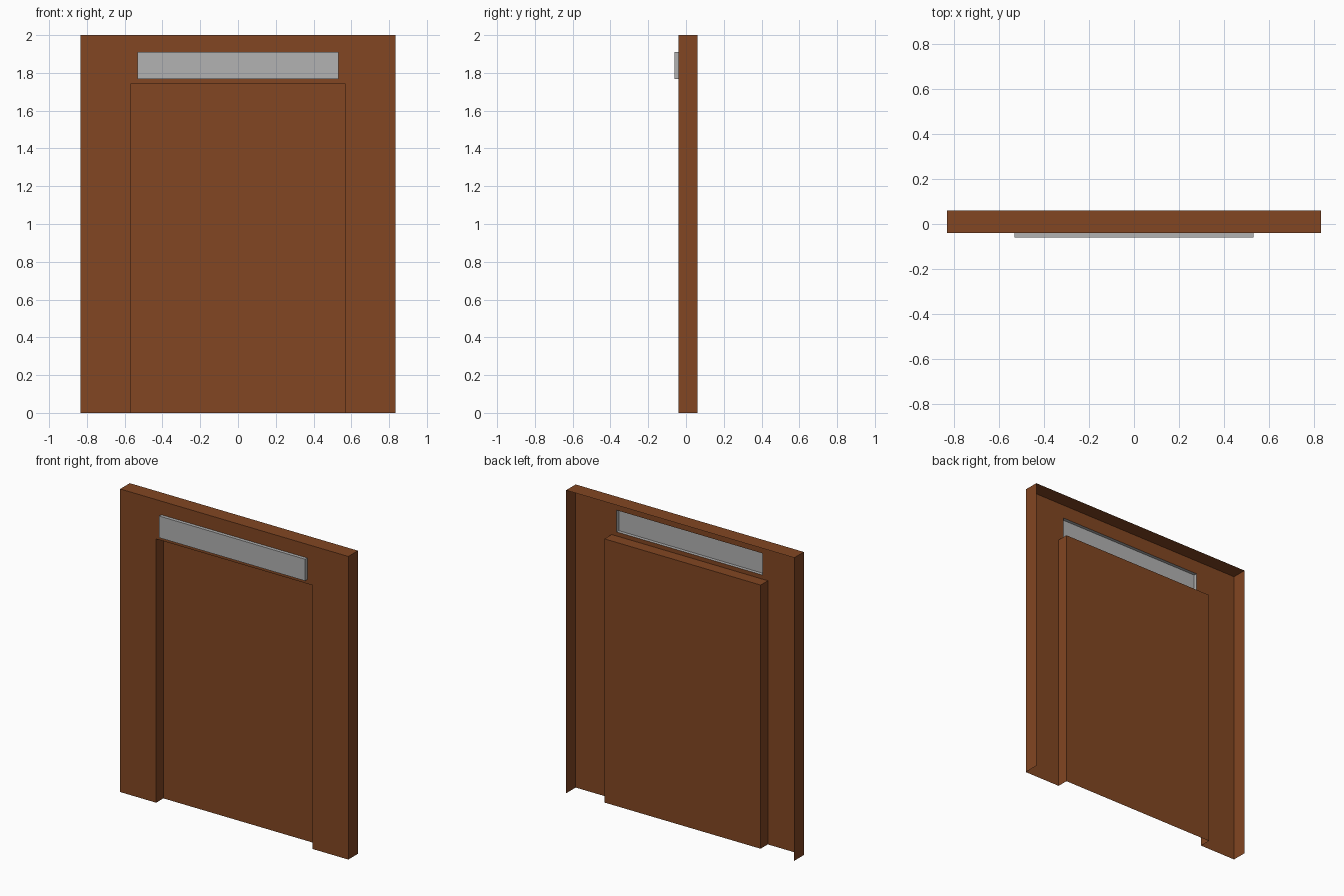
import bpy
import bmesh

cube = bpy.data.objects.get("Cube")
if cube:
    bpy.data.objects.remove(cube, do_unlink=True)


def make_material(name, rgb):
    mat = bpy.data.materials.new(name)
    mat.use_nodes = True
    color = (*rgb, 1.0)
    mat.diffuse_color = color
    mat.node_tree.nodes["Principled BSDF"].inputs["Base Color"].default_value = color
    return mat


brown = make_material("brown wood", (0.223, 0.061, 0.016))
grey = make_material("light grey", (0.445, 0.445, 0.445))

# Main dimensions: half widths, heights and depths
WIDTH, HEIGHT = 0.833, 2.0
DOOR_W, DOOR_H = 0.57, 1.74
SIGN_W, SIGN_LOW, SIGN_HIGH = 0.533, 1.767, 1.91
SIGN_Y, FRONT_Y, DOOR_Y, BACK_Y = -0.061, -0.039, 0.036, 0.061


def sheet(bm, x0, x1, z0, z1, y):
    """Flat rectangle facing the front."""
    corners = [(x0, z0), (x1, z0), (x1, z1), (x0, z1)]
    bm.faces.new([bm.verts.new((x, y, z)) for x, z in corners])


def strip(bm, path, y0, y1):
    """Wall that follows a path of (x, z) points from depth y0 to y1."""
    for (xa, za), (xb, zb) in zip(path, path[1:]):
        quad = [(xa, y0, za), (xb, y0, zb), (xb, y1, zb), (xa, y1, za)]
        bm.faces.new([bm.verts.new(p) for p in quad])


def finish(bm, name, mat):
    bmesh.ops.remove_doubles(bm, verts=bm.verts, dist=0.0001)
    mesh = bpy.data.meshes.new(name)
    bm.to_mesh(mesh)
    bm.free()
    mesh.materials.append(mat)
    obj = bpy.data.objects.new(name, mesh)
    bpy.context.collection.objects.link(obj)
    return obj


# Front face of the surround, open at the doorway and behind the sign
bm = bmesh.new()
xs = [-WIDTH, -DOOR_W, -SIGN_W, SIGN_W, DOOR_W, WIDTH]
zs = [0, DOOR_H, SIGN_LOW, SIGN_HIGH, HEIGHT]
for x0, x1 in zip(xs, xs[1:]):
    for z0, z1 in zip(zs, zs[1:]):
        mid = abs(x0 + x1) / 2
        in_door = mid < DOOR_W and z1 <= DOOR_H
        in_sign = mid < SIGN_W and z0 >= SIGN_LOW and z1 <= SIGN_HIGH
        if not (in_door or in_sign):
            sheet(bm, x0, x1, z0, z1, FRONT_Y)
bmesh.ops.remove_doubles(bm, verts=bm.verts, dist=0.0001)
bmesh.ops.dissolve_limit(bm, angle_limit=0.01, verts=bm.verts, edges=bm.edges)
finish(bm, "door_surround", brown)

# Outer sides and top, running to the open back
bm = bmesh.new()
strip(bm, [(-WIDTH, 0), (-WIDTH, HEIGHT), (WIDTH, HEIGHT), (WIDTH, 0)], FRONT_Y, BACK_Y)
finish(bm, "outer_rim", brown)

# Recessed door with its reveal
bm = bmesh.new()
sheet(bm, -DOOR_W, DOOR_W, 0, DOOR_H, DOOR_Y)
strip(bm, [(DOOR_W, 0), (DOOR_W, DOOR_H), (-DOOR_W, DOOR_H), (-DOOR_W, 0)], FRONT_Y, DOOR_Y)
finish(bm, "recessed_door", brown)

# Raised sign plate, hollow from behind
bm = bmesh.new()
sheet(bm, -SIGN_W, SIGN_W, SIGN_LOW, SIGN_HIGH, SIGN_Y)
strip(bm, [(-SIGN_W, SIGN_LOW), (-SIGN_W, SIGN_HIGH), (SIGN_W, SIGN_HIGH),
           (SIGN_W, SIGN_LOW), (-SIGN_W, SIGN_LOW)], SIGN_Y, FRONT_Y)
finish(bm, "sign_plate", grey)
